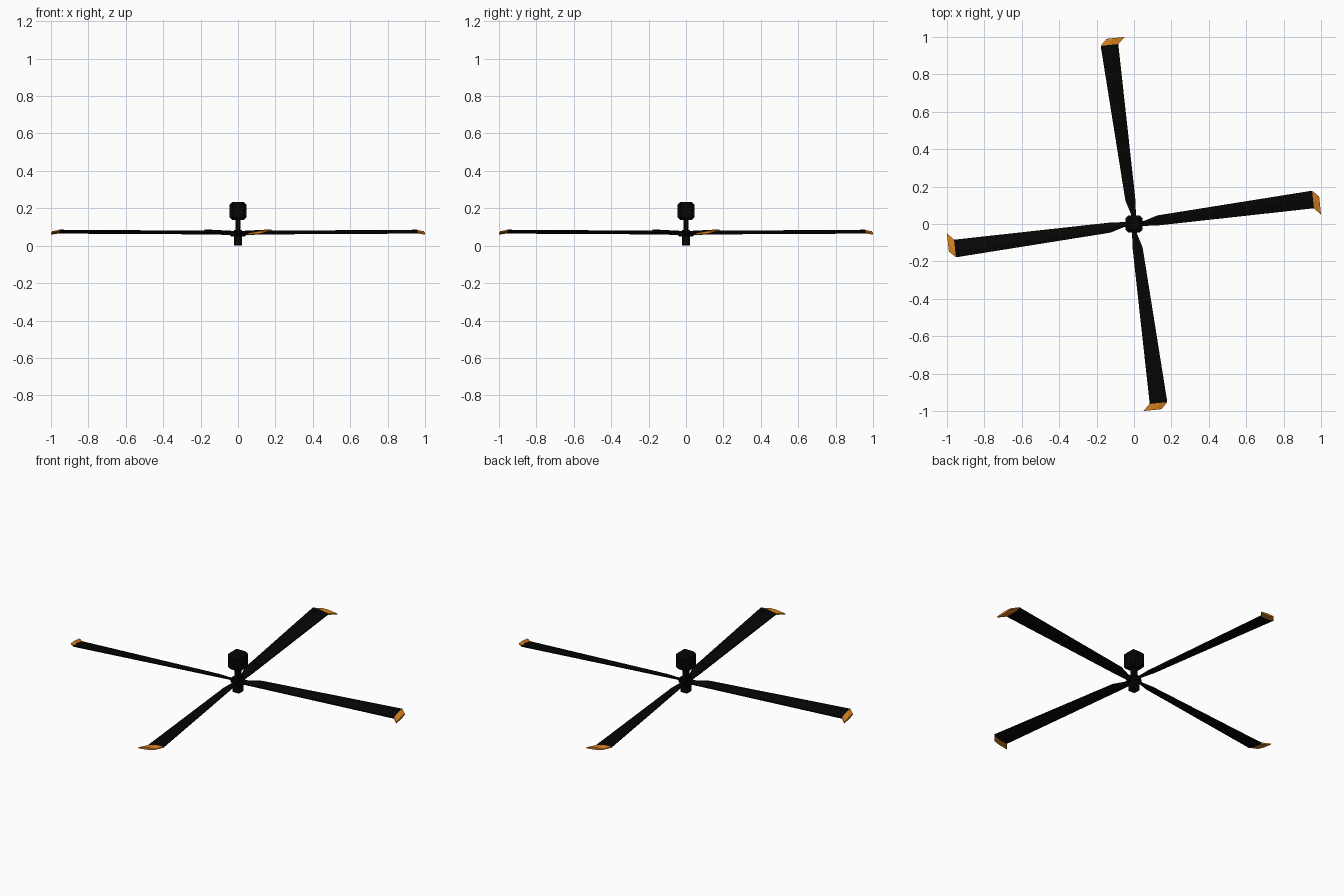
import bpy, bmesh, math
from mathutils import Matrix

if "Cube" in bpy.data.objects:
    bpy.data.objects.remove(bpy.data.objects["Cube"])


def material(name, col):
    m = bpy.data.materials.new(name)
    m.diffuse_color = (*col, 1)
    m.use_nodes = True
    m.node_tree.nodes["Principled BSDF"].inputs["Base Color"].default_value = m.diffuse_color
    return m


BLACK = material("matte black", (0.0015, 0.0015, 0.0015))
ORANGE = material("tip orange", (0.66, 0.21, 0.014))


def finish(name, bm, *mats):
    bmesh.ops.recalc_face_normals(bm, faces=bm.faces)
    me = bpy.data.meshes.new(name)
    bm.to_mesh(me)
    bm.free()
    for m in mats:
        me.materials.append(m)
    ob = bpy.data.objects.new(name, me)
    bpy.context.collection.objects.link(ob)
    return ob


def box(name, sx, sy, z0, z1, x=0, y=0, angle=0, bevel=0):
    bm = bmesh.new()
    bmesh.ops.create_cube(bm, size=1)
    bmesh.ops.scale(bm, vec=(sx, sy, z1 - z0), verts=bm.verts)
    bmesh.ops.translate(bm, vec=(x, y, (z0 + z1) / 2), verts=bm.verts)
    if bevel:
        bmesh.ops.bevel(bm, geom=bm.edges[:], offset=bevel, segments=1, affect='EDGES')
    bmesh.ops.rotate(bm, matrix=Matrix.Rotation(angle, 3, 'Z'), verts=bm.verts)
    return finish(name, bm, BLACK)


# central shaft, hub and capsule on top
box("lower_shaft", 0.044, 0.044, 0, 0.085, bevel=0.003)
box("upper_shaft", 0.028, 0.028, 0.08, 0.145)
box("top_motor", 0.089, 0.089, 0.137, 0.234, bevel=0.014)

# blade sections: x, leading y, leading z, trailing y, trailing z, thickness
SECTIONS = [
    (0.015, 0.016, 0.070, -0.014, 0.058, 0.018),
    (0.055, 0.017, 0.071, -0.010, 0.061, 0.016),
    (0.125, 0.046, 0.077, -0.008, 0.064, 0.015),
    (0.952, 0.178, 0.082, 0.084, 0.069, 0.017),
    (0.990, 0.147, 0.075, 0.050, 0.063, 0.014),
]
SKEW = [0, 0, 0, 0.010, 0.010]   # trailing corner sits further out


def blade(name, angle):
    bm = bmesh.new()
    rings = []
    for (x, yl, zl, yt, zt, t), s in zip(SECTIONS, SKEW):
        ring = []
        # wedge-like section: blunt leading edge, thick middle, blunt trailing edge
        for f, h in ((0, 0.2), (0.4, 0.5), (1, 0.25), (1, -0.25), (0.4, -0.5), (0, -0.2)):
            p = (x + s * f, yl + (yt - yl) * f, zl + (zt - zl) * f + h * t)
            ring.append(bm.verts.new(p))
        rings.append(ring)
    n = len(rings[0])
    for i, (a, b) in enumerate(zip(rings, rings[1:])):
        for k in range(n):
            f = bm.faces.new((a[k], a[(k + 1) % n], b[(k + 1) % n], b[k]))
            f.material_index = 1 if i == len(rings) - 2 else 0
    bm.faces.new(rings[0])
    bm.faces.new(rings[-1]).material_index = 1
    bmesh.ops.rotate(bm, matrix=Matrix.Rotation(angle, 3, 'Z'), verts=bm.verts)
    finish(name, bm, BLACK, ORANGE)


# four blades with their root clamps
for i in range(4):
    a = i * math.pi / 2
    blade(f"blade_{i + 1}", a)
    box(f"blade_clamp_{i + 1}", 0.03, 0.034, 0.05, 0.078, x=0.026, angle=a, bevel=0.004)
